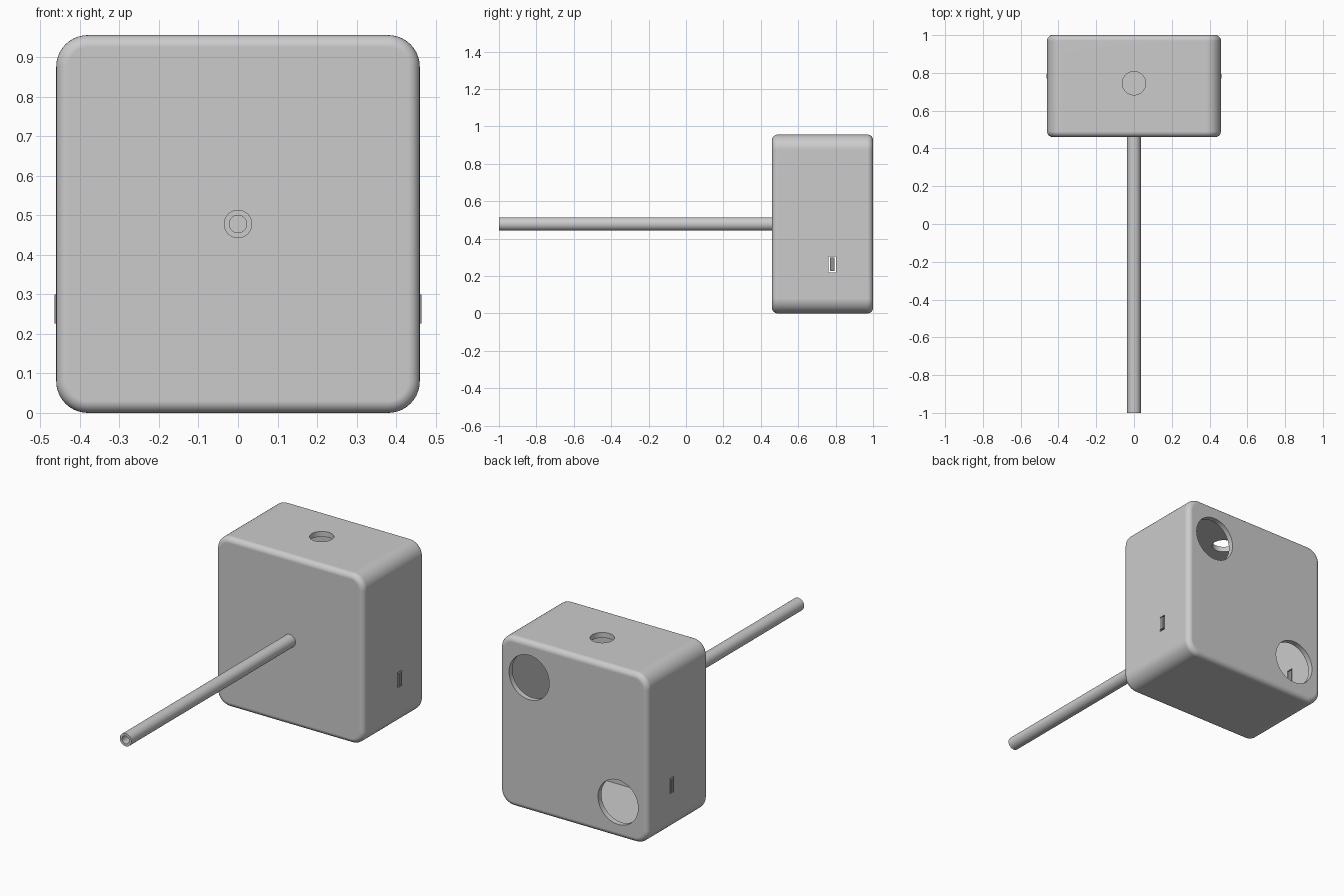
import bpy
import bmesh
from math import pi, radians

cube = bpy.data.objects.get("Cube")
if cube:
    bpy.data.objects.remove(cube, do_unlink=True)


def material(name, value):
    mat = bpy.data.materials.new(name)
    mat.use_nodes = True
    color = (value, value, value, 1)
    mat.diffuse_color = color
    mat.node_tree.nodes["Principled BSDF"].inputs["Base Color"].default_value = color
    return mat


light_grey = material("light grey", 0.6)
dark_grey = material("dark grey", 0.29)


def block(name, low, high, corner=0, edge=0, mat=light_grey):
    """Box with rounded corners along y and softened front and back rims."""
    bm = bmesh.new()
    bmesh.ops.create_cube(bm, size=1)
    for v in bm.verts:
        v.co = [(a + b) / 2 + c * (b - a) for a, b, c in zip(low, high, v.co)]
    if corner:
        along = [e for e in bm.edges if abs(e.verts[0].co.y - e.verts[1].co.y) > 0.01]
        bmesh.ops.bevel(bm, geom=along, offset=corner, segments=10,
                        profile=0.5, affect='EDGES')
    if edge:
        rims = [e for e in bm.edges
                if abs(e.verts[0].co.y - e.verts[1].co.y) < 1e-4]
        bmesh.ops.bevel(bm, geom=rims, offset=edge, segments=6,
                        profile=0.5, affect='EDGES')
    bmesh.ops.recalc_face_normals(bm, faces=bm.faces)
    mesh = bpy.data.meshes.new(name)
    bm.to_mesh(mesh)
    bm.free()
    obj = bpy.data.objects.new(name, mesh)
    bpy.context.collection.objects.link(obj)
    mesh.materials.append(mat)
    return obj


def rod(name, radius, length, center, along_y=True):
    bpy.ops.mesh.primitive_cylinder_add(
        vertices=48, radius=radius, depth=length, location=center,
        rotation=(pi / 2 if along_y else 0, 0, 0))
    obj = bpy.context.object
    obj.name = name
    obj.data.materials.append(light_grey)
    return obj


def activate(obj):
    bpy.ops.object.select_all(action='DESELECT')
    obj.select_set(True)
    bpy.context.view_layer.objects.active = obj


def cut(target, cutter):
    mod = target.modifiers.new("cut", 'BOOLEAN')
    mod.operation = 'DIFFERENCE'
    mod.solver = 'EXACT'
    mod.object = cutter
    activate(target)
    bpy.ops.object.modifier_apply(modifier=mod.name)
    bpy.data.objects.remove(cutter, do_unlink=True)


def smooth(obj):
    activate(obj)
    bpy.ops.object.shade_smooth_by_angle(angle=radians(30))
    mod = obj.modifiers.new("even shading", 'WEIGHTED_NORMAL')
    mod.keep_sharp = True


MID = 0.478

# Hollow housing
housing = block("housing", (-0.46, 0.46, 0), (0.46, 1, 0.956), 0.08, 0.03)
cut(housing, block("cavity", (-0.43, 0.52, 0.03), (0.43, 0.97, 0.926), 0.05))

# Two diagonal round openings in the back, one in the top
for side in (-1, 1):
    cut(housing, rod("back_opening", 0.125, 0.2,
                     (side * 0.277, 1, MID + side * 0.277)))
cut(housing, rod("top_opening", 0.062, 0.2, (0, 0.745, 0.95), False))

# Slot through both side walls, bore through the front wall
cut(housing, block("side_slot", (-0.6, 0.763, 0.219), (0.6, 0.801, 0.305)))
cut(housing, rod("front_bore", 0.022, 0.3, (0, 0.46, MID)))
smooth(housing)

# Long hollow tube at the front
tube = rod("front_tube", 0.036, 1.47, (0, -0.265, MID))
cut(tube, rod("tube_bore", 0.022, 1.6, (0, -0.265, MID)))
smooth(tube)

# Small plates sitting loosely in the side slots
for name, side in (("left", 1), ("right", -1)):
    inner, outer = sorted((side * 0.43, side * 0.464))
    block(name + "_slot_plate", (inner, 0.769, 0.226), (outer, 0.795, 0.299),
          mat=dark_grey)
